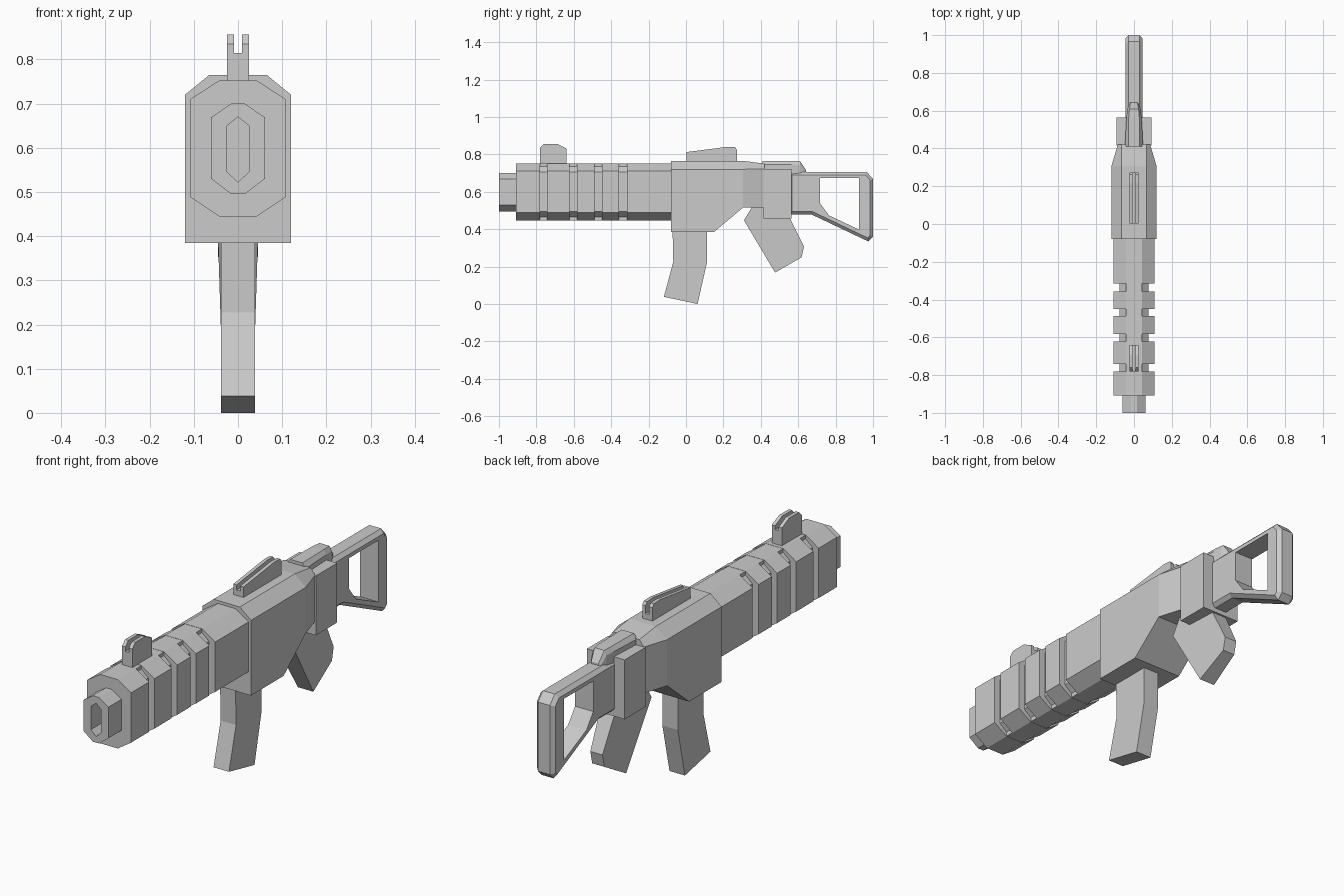
import bpy, bmesh

if "Cube" in bpy.data.objects:
    bpy.data.objects.remove(bpy.data.objects["Cube"])


def finish(name, bm):
    bmesh.ops.recalc_face_normals(bm, faces=bm.faces)
    me = bpy.data.meshes.new(name)
    bm.to_mesh(me)
    bm.free()
    ob = bpy.data.objects.new(name, me)
    bpy.context.scene.collection.objects.link(ob)
    return ob


def loft(name, rings):
    """Skin a list of equal-length point rings and cap both ends."""
    bm = bmesh.new()
    rows = [[bm.verts.new(p) for p in r] for r in rings]
    n = len(rows[0])
    for a, b in zip(rows, rows[1:]):
        for i in range(n):
            j = (i + 1) % n
            bm.faces.new((a[i], a[j], b[j], b[i]))
    bm.faces.new(rows[0])
    bm.faces.new(rows[-1])
    return finish(name, bm)


def section(y, half):
    """Mirror right-hand (x, z) points into a full ring at y."""
    full = half + [(-x, z) for x, z in reversed(half)]
    return [(x, y, z) for x, z in full]


def bar(name, half, y0, y1):
    return loft(name, [section(y0, half), section(y1, half)])


def plate(name, profile, x0, x1):
    """Side profile (y, z) extruded across x."""
    return loft(name, [[(x, y, z) for y, z in profile] for x in (x0, x1)])


def cut(ob, cutter):
    m = ob.modifiers.new("cut", 'BOOLEAN')
    m.operation = 'DIFFERENCE'
    m.solver = 'EXACT'
    m.object = cutter
    cutter.hide_render = True
    cutter.hide_set(True)


# Handguard: slim core with full-size octagonal bands between the grooves
core = [(.043, .751), (.043, .735), (.078, .705), (.078, .495), (.043, .465), (.043, .446)]
band = [(.043, .752), (.108, .71), (.108, .488), (.043, .445)]
bar("handguard_core", core, -.90, -.07)
edges = [-.908, -.78, -.742, -.622, -.583, -.488, -.45, -.357, -.315, -.07]
for i in range(0, len(edges), 2):
    bar(f"handguard_band_{i // 2 + 1}", band, edges[i], edges[i + 1])

# Muzzle with hexagonal bore
muzzle = bar("muzzle", [(.015, .70), (.061, .669), (.061, .53), (.015, .495)], -1, -.88)
bore = loft("bore_cutter", [[(x, y, z) for x, z in
            [(0, .67), (.025, .65), (.025, .546), (0, .522), (-.025, .546), (-.025, .65)]]
            for y in (-1.05, -.90)])
cut(muzzle, bore)

# Receiver: chamfered top, sloped belly, tapered rear
spec = [(-.08, .12, .385, .72, .765), (.15, .12, .385, .72, .765),
        (.305, .12, .515, .72, .765), (.42, .086, .515, .722, .75)]
loft("receiver", [section(y, [(.065, zt), (w, zs), (w, zb)]) for y, w, zb, zs, zt in spec])
bar("receiver_rear_block", [(.093, .722), (.093, .457)], .415, .565)

# Raised cover behind the receiver
cover = [(.41, .048, .03, .765), (.565, .04, .028, .765), (.61, .035, .024, .763), (.642, .022, .018, .715)]
loft("rear_cover", [section(y, [(wt, zt), (w, zt - .02), (w, .69)]) for y, w, wt, zt in cover])

# Skeleton stock: bevelled slab with an opening
stock = plate("stock", [(.55, .706), (.966, .706), (1, .668), (1, .36), (.975, .334),
                        (.674, .477), (.55, .477)], -.045, .045)
bm = bmesh.new()
bm.from_mesh(stock.data)
rim = [e for e in bm.edges if abs(e.verts[0].co.x - e.verts[1].co.x) < .001]
bmesh.ops.bevel(bm, geom=rim, offset=.016, segments=1, affect='EDGES')
bm.to_mesh(stock.data)
bm.free()
cut(stock, plate("stock_opening_cutter", [(.717, .673), (.925, .673), (.925, .398),
                                          (.765, .473), (.717, .537)], -.1, .1))

# Magazine
plate("magazine", [(-.072, .40), (-.068, .227), (-.118, .038), (.062, 0), (.112, .222), (.112, .40)],
      -.038, .038)

# Pistol grip, narrower toward the bottom and back
grip = [(.36, .53, .047), (.31, .447, .047), (.476, .168, .038), (.618, .249, .03),
        (.631, .307, .03), (.556, .457, .036), (.54, .53, .047)]
loft("pistol_grip", [[(s * w, y, z) for y, z, w in grip] for s in (-1, 1)])

# Sights: paired side plates with a low floor between
sights = {
    "front_sight": ([(-.78, .745), (-.78, .835), (-.76, .856), (-.69, .856), (-.64, .832), (-.64, .745)], .815),
    "rear_sight": ([(.003, .755), (.003, .812), (.22, .84), (.262, .838), (.272, .825), (.272, .755)], .79),
}
for name, (prof, floor) in sights.items():
    for side, s in (("left", -1), ("right", 1)):
        plate(f"{name}_{side}", prof, s * .009, s * .025)
    bar(name + "_floor", [(.01, floor), (.01, prof[0][1])], prof[0][0], prof[-1][0])
